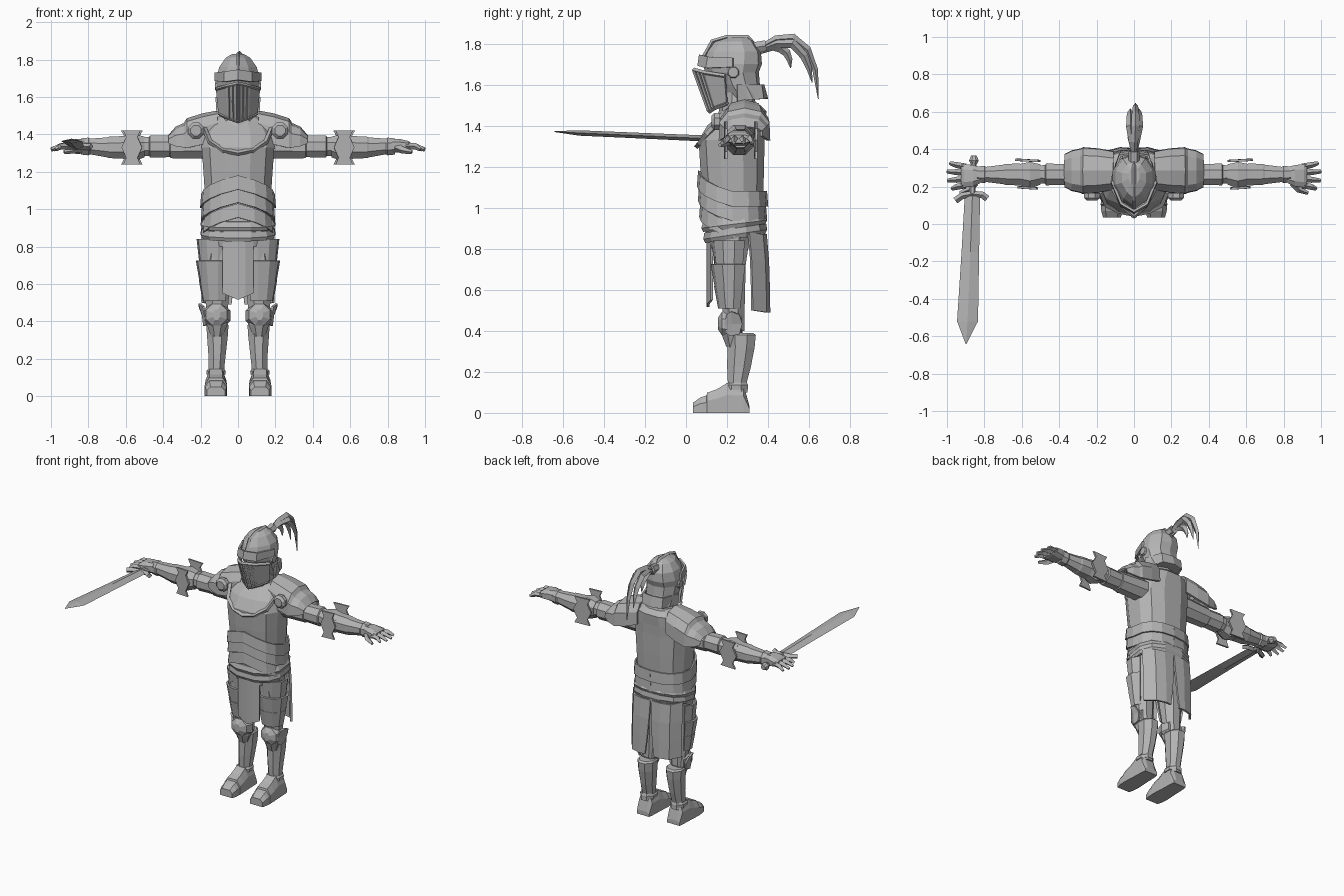
import bpy, bmesh, math
from mathutils import Vector

steel = bpy.data.materials.new("steel_grey")
steel.diffuse_color = (0.45, 0.45, 0.45, 1)


def make(name, verts, faces, mirror=False, thick=0):
    me = bpy.data.meshes.new(name)
    me.from_pydata([tuple(v) for v in verts], [], faces)
    bm = bmesh.new()
    bm.from_mesh(me)
    bmesh.ops.recalc_face_normals(bm, faces=bm.faces)
    bm.to_mesh(me)
    bm.free()
    me.materials.append(steel)
    ob = bpy.data.objects.new(name, me)
    bpy.context.collection.objects.link(ob)
    if thick:
        m = ob.modifiers.new("thickness", 'SOLIDIFY')
        m.thickness, m.offset = thick, 0
    if mirror:
        ob.modifiers.new("mirror", 'MIRROR').use_mirror_merge = False
    return ob


def loft(name, rings, mirror=False):
    """Closed skin through rings of equal point count."""
    n = len(rings[0])
    verts = [p for r in rings for p in r]
    faces = [(i * n + j, i * n + (j + 1) % n, (i + 1) * n + (j + 1) % n, (i + 1) * n + j)
             for i in range(len(rings) - 1) for j in range(n)]
    faces += [tuple(range(n)), tuple(range(len(verts) - n, len(verts)))]
    return make(name, verts, faces, mirror)


def sheet(name, rows, thick=0.012, mirror=False):
    """Plate through rows of points, thickened."""
    n = len(rows[0])
    faces = [(i * n + j, i * n + j + 1, (i + 1) * n + j + 1, (i + 1) * n + j)
             for i in range(len(rows) - 1) for j in range(n - 1)]
    return make(name, [p for r in rows for p in r], faces, mirror, thick)


def sp(v, p):
    return math.copysign(abs(v) ** p, v)


def oval(axis, t, c1, c2, r1, r2, n=8, p=1, tilt=0):
    out = []
    for i in range(n):
        a = 2 * math.pi * (i + .5) / n
        u, v = c1 + r1 * sp(math.cos(a), p), c2 + r2 * sp(math.sin(a), p)
        out.append({'x': (t, u, v), 'y': (u, t, v), 'z': (u, v, t + tilt * (v - c2))}[axis])
    return out


def tube(name, axis, stations, n=8, p=1, mirror=False, tilt=0):
    return loft(name, [oval(axis, *s, n=n, p=p, tilt=tilt) for s in stations], mirror)


def rod(name, pts, radii, side=(1, 0, 0), n=4, mirror=False):
    """Bar along a path; radii are (sideways, normal) pairs."""
    pts, rings = [Vector(p) for p in pts], []
    for i, p in enumerate(pts):
        t = (pts[min(i + 1, len(pts) - 1)] - pts[max(i - 1, 0)]).normalized()
        v = t.cross(Vector(side)).normalized()
        u = v.cross(t)
        a, b = radii[i] if isinstance(radii, list) else radii
        rings.append([p + u * a * math.cos(2 * math.pi * k / n) + v * b * math.sin(2 * math.pi * k / n)
                      for k in range(n)])
    return loft(name, rings, mirror)


# Torso, neck and belts
tube("torso", 'z', [(.80, 0, .225, .17, .11), (.90, 0, .235, .19, .15), (.99, 0, .215, .175, .125),
                    (1.05, 0, .23, .18, .15), (1.20, 0, .225, .19, .16), (1.33, 0, .222, .2, .165),
                    (1.40, 0, .245, .195, .145), (1.47, 0, .285, .155, .11), (1.50, 0, .28, .10, .085)],
     n=12, p=.8)
tube("gorget", 'z', [(1.40, 0, .25, .13, .12), (1.47, 0, .25, .10, .09), (1.57, 0, .25, .085, .085)], n=10)
tube("belt_upper", 'z', [(.90, 0, .235, .195, .155), (.92, 0, .235, .205, .165), (.95, 0, .23, .19, .15)],
     n=12, p=.8, tilt=.12)
tube("belt_lower", 'z', [(.85, 0, .24, .195, .15), (.87, 0, .24, .205, .16), (.90, 0, .24, .2, .155)],
     n=12, p=.8, tilt=.15)

# Waist lames that peak at the front
for k, (z, r1, r2) in enumerate([(1.18, .192, .163), (1.11, .188, .158), (1.03, .185, .152)]):
    rows = []
    for dz, g in ((0, 0), (-.075, .006)):
        row = []
        for i in range(17):
            a = math.pi * (i - 8) / 8
            drop = .1 * min(abs(a), 1.57) / 1.57
            row.append(((r1 + g) * sp(math.sin(a), .8), .227 - (r2 + g) * sp(math.cos(a), .8), z + dz - drop))
        rows.append(row)
    sheet(f"waist_lame_{k}", rows, .01)
rod("breastplate_collar", [(-.18, .17, 1.43), (-.15, .105, 1.36), (-.08, .07, 1.315), (0, .055, 1.30),
                           (.08, .07, 1.315), (.15, .105, 1.36), (.18, .17, 1.43)], (.016, .014), (0, 1, 0))

# Helmet shell with a pointed front
rings = []
for z, yf, yb, w in [(1.53, .18, .39, .10), (1.60, .13, .36, .106), (1.66, .095, .355, .112),
                     (1.70, .08, .37, .115), (1.76, .10, .365, .10), (1.81, .14, .33, .065),
                     (1.83, .20, .30, .03)]:
    d = yb - yf
    half = [(w * .55, yf + .14 * d), (w, yf + .42 * d), (w, yf + .7 * d), (w * .6, yb - .06 * d)]
    rings.append([(0, yf, z)] + [(x, y, z) for x, y in half] + [(0, yb, z)] + [(-x, y, z) for x, y in half[::-1]])
loft("helmet_shell", rings)
sheet("helmet_neck_guard", [[(-.115, .25, 1.60), (-.075, .365, 1.60), (0, .375, 1.60), (.075, .365, 1.60), (.115, .25, 1.60)],
                            [(-.11, .25, 1.52), (-.075, .375, 1.53), (0, .395, 1.53), (.075, .375, 1.53), (.11, .25, 1.52)]])
rod("helmet_comb", [(0, .075, 1.71), (0, .13, 1.81), (0, .20, 1.83), (0, .30, 1.83), (0, .37, 1.75)], (.012, .012))

# Visor, its bars, the brow and the pivots
top = [(-.113, .19, 1.64), (-.06, .095, 1.655), (0, .04, 1.67), (.06, .095, 1.655), (.113, .19, 1.64)]
bot = [(-.10, .20, 1.51), (-.055, .145, 1.49), (0, .115, 1.47), (.055, .145, 1.49), (.10, .20, 1.51)]
sheet("visor_plate", [top, bot], .012)
rod("visor_top_rim", top, (.012, .012), (0, 0, 1))
rod("visor_bottom_rim", bot, (.012, .012), (0, 0, 1))
for i, f in enumerate([.15, .5, .85]):
    a, b = Vector(top[2]).lerp(Vector(top[4 if f > .9 else 3]), f), Vector(bot[2]).lerp(Vector(bot[3]), f)
    off = Vector((0, -.008, 0))
    rod(f"visor_bar_{i}", [a + off, b + off], (.007, .01), mirror=True)
sheet("helmet_brow", [[(-.118, .23, 1.73), (-.068, .11, 1.735), (0, .07, 1.745), (.068, .11, 1.735), (.118, .23, 1.73)],
                      [(-.12, .23, 1.685), (-.07, .10, 1.68), (0, .062, 1.69), (.07, .10, 1.68), (.12, .23, 1.685)]], .014)
tube("visor_pivot", 'x', [(.10, .23, 1.66, .035, .035), (.122, .23, 1.66, .025, .025)], mirror=True)

# Feather plume
rod("plume_socket", [(0, .33, 1.78), (0, .39, 1.79)], (.03, .03), n=6)
long_f = [(.36, 1.78), (.44, 1.82), (.52, 1.825), (.59, 1.77), (.63, 1.67), (.645, 1.53)]
mid_f = [(.36, 1.77), (.44, 1.80), (.52, 1.80), (.575, 1.74), (.60, 1.68), (.615, 1.61)]
low_f = [(.36, 1.76), (.42, 1.785), (.46, 1.78), (.49, 1.755), (.505, 1.72), (.51, 1.68)]
for k, (path, x) in enumerate([(long_f, .008), (mid_f, -.02), (mid_f, .026), (low_f, -.012)]):
    rod(f"plume_feather_{k}", [(x * min(1, i / 2), y, z) for i, (y, z) in enumerate(path)],
        [(.012, .012), (.018, .02), (.022, .024), (.02, .02), (.014, .014), (.002, .002)])

# Pauldrons and round shoulder discs
rows = []
for x, zb, ry, rz in [(.11, 1.41, .10, .11), (.19, 1.385, .115, .12), (.27, 1.365, .122, .115),
                      (.285, 1.36, .115, .095), (.33, 1.36, .105, .075), (.368, 1.36, .085, .03)]:
    rows.append([(x, .285 + ry * sp(math.cos(a), .8), zb + rz * sp(math.sin(a), .8))
                 for a in [math.pi * (i / 6 * 1.16 - .08) for i in range(7)]])
sheet("pauldron", rows, .014, True)
tube("shoulder_disc", 'y', [(.125, .225, 1.42, .03, .03), (.14, .225, 1.42, .046, .046), (.165, .225, 1.42, .046, .046)],
     mirror=True)

# Arms with stepped plates, elbow guards
tube("arm", 'x', [(x, .265, z, r, r * 1.03) for x, z, r in
                  [(.15, 1.34, .075), (.36, 1.335, .066), (.365, 1.335, .06), (.47, 1.335, .063), (.475, 1.335, .054),
                   (.54, 1.335, .05), (.60, 1.335, .052), (.61, 1.33, .064), (.69, 1.33, .06), (.70, 1.33, .056),
                   (.79, 1.335, .044), (.80, 1.335, .05), (.84, 1.335, .045)]], mirror=True)
tube("elbow_cop", 'x', [(.50, .265, 1.332, .058, .06), (.555, .26, 1.33, .078, .078), (.62, .265, 1.332, .058, .062)],
     mirror=True)
for nm, y, k in (("front", .19, .8), ("back", .337, 1)):
    sheet(f"elbow_wing_{nm}", [[(.565 - w * k, y, 1.33 + z), (.57 + w * k, y + .006, 1.33 + z)] for w, z in
                               [(.055, .09), (.035, .055), (.065, 0), (.035, -.055), (.055, -.092)]], .012, True)

# Gauntlets
tube("hand", 'x', [(.82, .262, 1.338, .045, .038), (.86, .258, 1.34, .06, .038), (.91, .258, 1.338, .066, .028),
                   (.925, .258, 1.335, .062, .02)], p=.7, mirror=True)
for k, (dy, tip) in enumerate([(-.05, .975), (-.018, .997), (.016, 1.0), (.048, .985)]):
    rod(f"finger_{k}", [(.90, .258 + dy, 1.338), (.95, .258 + dy * 1.2, 1.335), (tip, .258 + dy * 1.4, 1.318)],
        [(.017, .019), (.016, .017), (.01, .01)], (0, 1, 0), mirror=True)
rod("thumb", [(.85, .22, 1.33), (.88, .185, 1.315), (.93, .165, 1.305)], [(.022, .02), (.019, .018), (.01, .01)],
    (0, 0, 1), mirror=True)

# Sword in the -x hand, pointing forwards
blade = [(.15, -.864, 1.335, .041, .015), (-.15, -.875, 1.348, .047, .014), (-.52, -.89, 1.364, .056, .013),
         (-.642, -.898, 1.371, .002, .002)]
loft("sword_blade", [[(c + w, y, z), (c, y, z + h), (c - w, y, z), (c, y, z - h)] for y, c, z, w, h in blade])
rod("sword_guard", [(-.955, .125, 1.335), (-.92, .15, 1.335), (-.865, .16, 1.335), (-.81, .155, 1.335), (-.785, .135, 1.335)],
    (.016, .018), (0, 0, 1))
rod("sword_grip", [(-.864, .16, 1.335), (-.857, .33, 1.322)], (.016, .016), n=6)
tube("sword_pommel", 'y', [(.315, -.857, 1.322, .015, .015), (.34, -.856, 1.32, .028, .028), (.365, -.856, 1.319, .016, .016)])

# Legs
tube("thigh", 'z', [(.87, .10, .225, .09, .095), (.72, .112, .215, .085, .082), (.50, .112, .232, .066, .058),
                    (.40, .112, .235, .055, .055)], mirror=True)
tube("greave", 'z', [(.10, .118, .25, .05, .055), (.15, .115, .25, .045, .05), (.22, .112, .258, .05, .062),
                     (.32, .11, .268, .06, .072), (.38, .11, .268, .064, .078), (.39, .11, .265, .056, .066)], mirror=True)

# Thigh lames wrapping the front and outside
for k, (zt, zb, r) in enumerate([(.84, .715, .094), (.725, .61, .098), (.62, .51, .082)]):
    sheet(f"thigh_lame_{k}", [[(.115 + (r + g) * math.cos(a), .22 + (r - .012 + g) * math.sin(a), z)
                               for a in [math.radians(-130 + 35 * i) for i in range(6)]]
                              for z, g in ((zt, .008), (zb, -.012 + .006 * (k == 0)))], .012, True)

# Knee cops with side wings
tube("knee_cop", 'y', [(.155, .115, .435, .02, .03), (.175, .115, .435, .062, .062), (.22, .115, .43, .08, .075),
                       (.27, .115, .43, .06, .06)], mirror=True)
sheet("knee_wing", [[(.185, .20, .48), (.207, .22, .495), (.205, .26, .48)],
                    [(.175, .19, .435), (.188, .225, .435), (.188, .275, .435)],
                    [(.165, .20, .385), (.18, .22, .375), (.178, .26, .385)]], .012, True)
tube("knee_lower_plate", 'z', [(.32, .112, .225, .035, .03), (.38, .112, .225, .058, .055), (.40, .112, .225, .06, .055)],
     mirror=True)

# Boots with stepped toe plates
loft("boot", [[(.118 - w, y, 0), (.118 - w, y, h * .6), (.118 - w * .6, y, h), (.118 + w * .6, y, h),
               (.118 + w, y, h * .6), (.118 + w, y, 0)] for y, w, h in
              [(.035, .048, .05), (.07, .057, .075), (.10, .058, .085), (.103, .06, .098), (.15, .058, .115),
               (.20, .055, .145), (.28, .052, .14), (.31, .048, .03)]], True)
tube("ankle_band", 'z', [(.115, .117, .245, .054, .062), (.135, .117, .245, .056, .062), (.145, .117, .248, .047, .053)],
     mirror=True)

# Cloth: pointed front panel and split back panels
sheet("front_cloth", [[(-.08, .125, z1), (-.04, .11, (z1 + z0) / 2), (0, .107, z0), (.04, .11, (z1 + z0) / 2), (.08, .125, z1)]
                      for z1, z0 in ((.87, .87), (.70, .69), (.55, .515))], .012)
sheet("back_cloth", [[(g, .39 + d, z), (.075, .392 + d, z), (.14, .375 + d, z), (.19, .31 + d, z + .01)]
                     for z, g, d in ((.87, .004, -.005), (.74, .008, .006), (.61, .02, .01), (.49, .035, .012))],
      .014, True)
